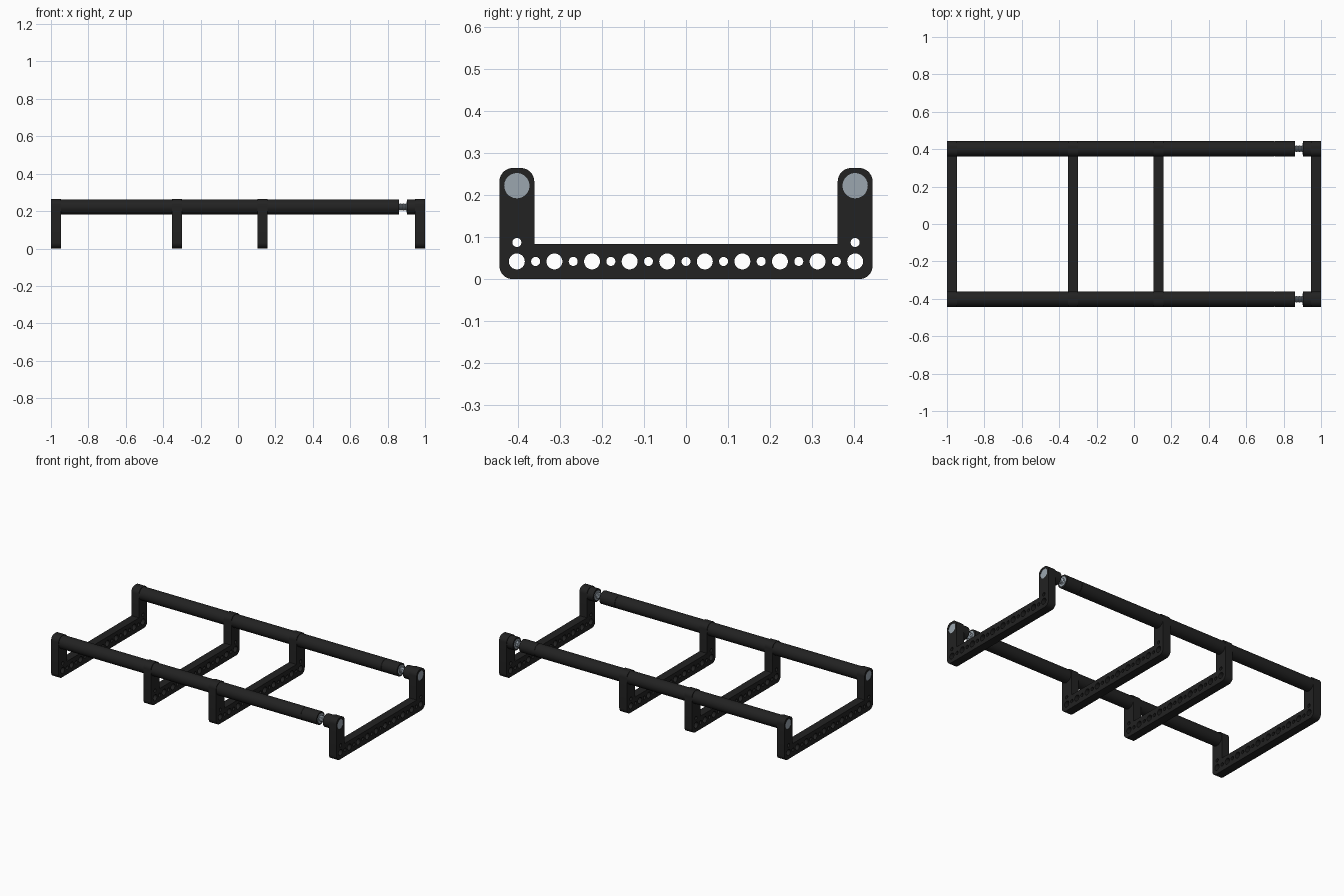
import bpy, bmesh
from math import sin, cos, pi, radians
from mathutils import Matrix, Vector

cube = bpy.data.objects.get("Cube")
if cube:
    bpy.data.objects.remove(cube)


def material(name, rgb):
    m = bpy.data.materials.new(name)
    m.use_nodes = True
    m.diffuse_color = (*rgb, 1)
    m.node_tree.nodes["Principled BSDF"].inputs["Base Color"].default_value = (*rgb, 1)
    return m


BLACK = material("matte black", (0.016, 0.016, 0.016))
STEEL = material("steel grey", (0.33, 0.38, 0.43))

RAIL_Y, RAIL_Z = 0.402, 0.222
ARM = 0.0415              # half width of bracket arms
OUT, TOP = RAIL_Y + ARM, 0.264
THICK = 0.053


def smooth(ob):
    bpy.ops.object.select_all(action='DESELECT')
    ob.select_set(True)
    bpy.context.view_layer.objects.active = ob
    bpy.ops.object.shade_smooth_by_angle(angle=radians(35))


def lathe(name, profile, y, mat, sides=40):
    """Capped solid of revolution about the rail axis; profile is (x, radius)."""
    bm = bmesh.new()
    rings = [[bm.verts.new((x, y + r * cos(2 * pi * i / sides),
                            RAIL_Z + r * sin(2 * pi * i / sides)))
              for i in range(sides)] for x, r in profile]
    for a, b in zip(rings, rings[1:]):
        for i in range(sides):
            j = (i + 1) % sides
            bm.faces.new((a[i], a[j], b[j], b[i]))
    bm.faces.new(rings[0])
    bm.faces.new(rings[-1])
    bmesh.ops.recalc_face_normals(bm, faces=bm.faces)
    me = bpy.data.meshes.new(name)
    bm.to_mesh(me)
    bm.free()
    me.materials.append(mat)
    ob = bpy.data.objects.new(name, me)
    bpy.context.collection.objects.link(ob)
    smooth(ob)


def circle(cx, cy, r, n=24):
    return [(cx + r * cos(2 * pi * i / n), cy + r * sin(2 * pi * i / n)) for i in range(n)]


def corner(cx, cy, r, start, n=8):
    return [(cx + r * cos(start + pi / 2 * i / n), cy + r * sin(start + pi / 2 * i / n))
            for i in range(n + 1)]


# U-shaped bracket outline: right half, then its mirror image
R = 0.032
inner = RAIL_Y - ARM
half = (corner(OUT - R, R, R, -pi / 2) + corner(OUT - R, TOP - R, R, 0)
        + corner(inner + R, TOP - R, R, pi / 2) + [(inner, 0.083)])
outline = half + [(-u, v) for u, v in reversed(half)]

# Alternating large and small holes along the bar, plus one in each arm
pitch, hole_z = 2 * RAIL_Y / 9, 0.042
loops = [outline]
loops += [circle(-RAIL_Y + pitch * i, hole_z, 0.019) for i in range(10)]
loops += [circle(-RAIL_Y + pitch * (i + 0.5), hole_z, 0.0108) for i in range(9)]
for s in (-1, 1):
    loops += [circle(s * RAIL_Y, 0.087, 0.0108), circle(s * RAIL_Y, RAIL_Z, 0.03, 40)]

curve = bpy.data.curves.new("bracket_profile", 'CURVE')
curve.dimensions = '2D'
curve.fill_mode = 'BOTH'
curve.extrude = THICK / 2
for pts in loops:
    sp = curve.splines.new('POLY')
    sp.points.add(len(pts) - 1)
    for p, (u, v) in zip(sp.points, pts):
        p.co = (u, v, 0, 1)
    sp.use_cyclic_u = True
first = bpy.data.objects.new("bracket_right_end", curve)
bpy.context.collection.objects.link(first)
bpy.ops.object.select_all(action='DESELECT')
first.select_set(True)
bpy.context.view_layer.objects.active = first
bpy.ops.object.convert(target='MESH')
first = bpy.context.view_layer.objects.active
mesh = first.data
mesh.transform(Matrix(((0, 0, 1, 0), (1, 0, 0, 0), (0, 1, 0, 0), (0, 0, 0, 1))))
bm = bmesh.new()
bm.from_mesh(mesh)
bmesh.ops.remove_doubles(bm, verts=bm.verts, dist=1e-5)
bmesh.ops.recalc_face_normals(bm, faces=bm.faces)
bm.to_mesh(mesh)
bm.free()
mesh.materials.clear()
mesh.materials.append(BLACK)
smooth(first)

# Four brackets along the rails
END = 1 - THICK / 2
first.location.x = -END
for name, x in (("bracket_middle_right", -0.326), ("bracket_middle_left", 0.131),
                ("bracket_left_end", END)):
    ob = bpy.data.objects.new(name, mesh)
    ob.location.x = x
    bpy.context.collection.objects.link(ob)

# Rails, steel cores, threaded studs and end collars on both sides
INNER = 1 - THICK
for side, y in (("front", -RAIL_Y), ("back", RAIL_Y)):
    lathe(side + "_rail", [(-INNER - 0.01, 0.0405), (0.75, 0.0405), (0.751, 0.0395),
                           (0.753, 0.0395), (0.754, 0.0405), (0.86, 0.0405)], y, BLACK)
    lathe(side + "_rail_core", [(-0.998, 0.03), (0.862, 0.03)], y, STEEL)
    lathe(side + "_collar", [(0.904, 0.0405), (INNER + 0.01, 0.0405)], y, BLACK)
    lathe(side + "_collar_core", [(0.902, 0.03), (0.998, 0.03)], y, STEEL)
    thread = [(0.857 + 0.004 * i, 0.019 if i % 2 else 0.015) for i in range(13)]
    lathe(side + "_threaded_stud", thread, y, STEEL, 24)
